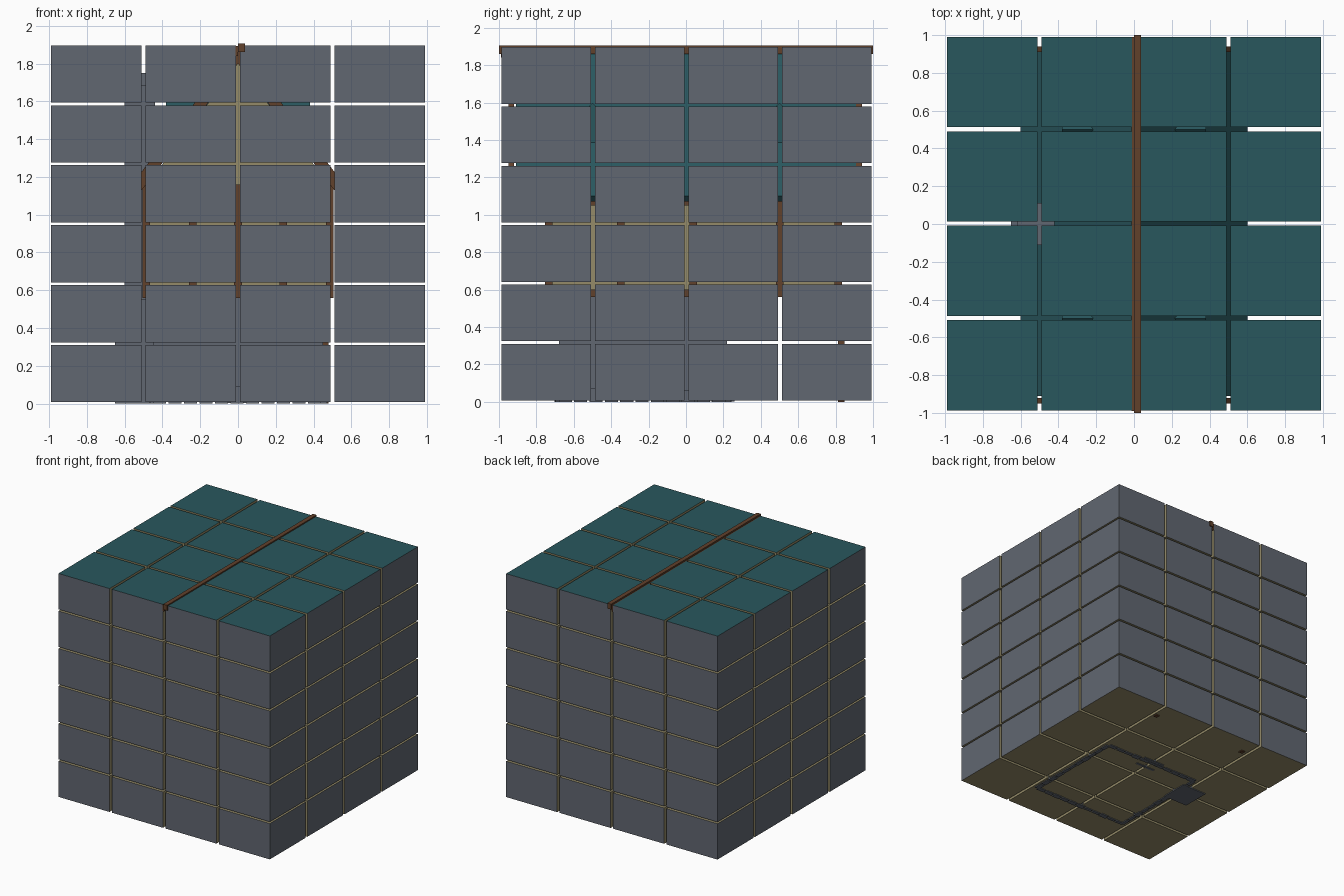
import bpy, bmesh, random
from mathutils import Matrix, Vector

if "Cube" in bpy.data.objects:
    bpy.data.objects.remove(bpy.data.objects["Cube"])

random.seed(4)


def mat(name, col):
    m = bpy.data.materials.new(name)
    m.diffuse_color = (*col, 1)
    m.use_nodes = True
    m.node_tree.nodes["Principled BSDF"].inputs["Base Color"].default_value = m.diffuse_color
    return m


STONE = mat("stone", (0.12, 0.135, 0.165))
TEAL = mat("roof_teal", (0.022, 0.095, 0.11))
WOOD = mat("timber", (0.12, 0.052, 0.024))
PLASTER = mat("plaster", (0.30, 0.26, 0.14))


def finish(name, bm, mats):
    me = bpy.data.meshes.new(name)
    bm.normal_update()
    bm.to_mesh(me)
    bm.free()
    for m in mats:
        me.materials.append(m)
    ob = bpy.data.objects.new(name, me)
    bpy.context.collection.objects.link(ob)
    return ob


def add_box(bm, lo, hi):
    lo, hi = Vector(lo), Vector(hi)
    size = hi - lo
    mx = Matrix.Translation((lo + hi) / 2) @ Matrix.Diagonal((*size, 1))
    return bmesh.ops.create_cube(bm, size=1, matrix=mx)["verts"]


def boxes(name, spans, material):
    bm = bmesh.new()
    for lo, hi in spans:
        add_box(bm, lo, hi)
    return finish(name, bm, [material])


def prism(name, profile, axis, a, b, material):
    """Closed profile in (side, z), extruded from a to b along axis 'x' or 'y'."""
    bm = bmesh.new()
    pt = (lambda s, z, t: (s, t, z)) if axis == "y" else (lambda s, z, t: (t, s, z))
    f = bm.faces.new([bm.verts.new(pt(s, z, a)) for s, z in profile])
    ext = bmesh.ops.extrude_face_region(bm, geom=[f])["geom"]
    d = Vector(pt(0, 0, b - a))
    bmesh.ops.translate(bm, vec=d, verts=[v for v in ext if isinstance(v, bmesh.types.BMVert)])
    bmesh.ops.recalc_face_normals(bm, faces=bm.faces[:])
    return finish(name, bm, [material])


# Outer grid of separated blocks: stone sides, teal top, plaster inner faces and underside
PX, PZ, FILL = 0.5, 0.3172, 0.955
NX, NZ = 4, 6
bm = bmesh.new()
for i in range(NX):
    for j in range(NX):
        for k in range(NZ):
            c = Vector(((i - 1.5) * PX, (j - 1.5) * PX + 0.002, (k + 0.5) * PZ))
            h = Vector((PX, PX, PZ)) * FILL / 2
            vs = add_box(bm, c - h, c + h)
            bm.normal_update()
            for f in {f for v in vs for f in v.link_faces}:
                n = f.normal
                side = ((n.x > .5 and i == NX - 1) or (n.x < -.5 and i == 0)
                        or (n.y > .5 and j == NX - 1) or (n.y < -.5 and j == 0))
                f.material_index = 2 if n.z > .5 and k == NZ - 1 else 1 if side else 0
finish("block_grid", bm, [PLASTER, STONE, TEAL])

# Ridge beam lying along the very top
boxes("ridge_beam", [((0.0, -1, 1.86), (0.036, 1, 1.906)),
                     ((-0.014, -0.99, 1.84), (0.0, 0.99, 1.893))], WOOD)

# Stone ground floor: four walls and irregular footing stones
X, Y0, Y1 = 0.45, -0.68, 0.22
boxes("ground_floor_walls", [
    ((-X, Y0, 0.012), (X, Y0 + 0.03, 0.56)), ((-X, Y1 - 0.03, 0.012), (X, Y1, 0.56)),
    ((-X, Y0, 0.012), (-X + 0.03, Y1, 0.56)), ((X - 0.03, Y0, 0.012), (X, Y1, 0.56))], STONE)
stones = []
for s in (-1, 1):
    for n in range(11):
        d = random.uniform(0.025, 0.045)
        x = -X + n * 0.082
        y = Y0 if s < 0 else Y1
        stones.append(((x, y - d / 2, 0), (x + 0.07, y + d / 2, random.uniform(.05, .1))))
        y = Y0 + n * 0.082
        stones.append(((s * X - d / 2, y, 0), (s * X + d / 2, y + 0.07, random.uniform(.05, .1))))
boxes("footing_stones", stones, STONE)
boxes("door_step", [((-0.09, 0.13, 0.002), (0.09, 0.15, 0.03)),
                    ((-0.1, 0.21, 0.002), (0.1, 0.26, 0.03))], STONE)

# Chimney on the left side
boxes("chimney", [((-0.65, -0.12, 0), (-0.42, 0.12, 0.55)),
                  ((-0.6, -0.09, 0.55), (-0.44, 0.09, 1.68)),
                  ((-0.62, -0.11, 1.68), (-0.42, 0.11, 1.75))], STONE)

# Plaster upper floor overhanging the porch, with gable
prism("upper_floor", [(-0.48, 0.57), (0.48, 0.57), (0.48, 1.16), (0, 1.8), (-0.48, 1.16)],
      "y", -0.73, 0.81, PLASTER)

# Timber frame: sills, corner posts, studs and porch posts
beams = []
for y in (-0.735, 0.815):
    for z in (0.56, 0.7, 1.05):
        beams.append(((-0.5, y - 0.02, z), (0.5, y + 0.02, z + 0.04)))
    for x in (-0.485, -0.24, 0.0, 0.24, 0.485):
        beams.append(((x - 0.02, y - 0.02, 0.56), (x + 0.02, y + 0.02, 1.16)))
for x in (-0.485, 0.485):
    for z in (0.56, 1.05):
        beams.append(((x - 0.02, -0.74, z), (x + 0.02, 0.82, z + 0.04)))
    for y in (-0.35, 0.04, 0.5):
        beams.append(((x - 0.02, y - 0.02, 0.56), (x + 0.02, y + 0.02, 1.08)))
for x in (-0.44, 0.46):
    beams.append(((x - 0.018, 0.812, 0), (x + 0.018, 0.848, 0.57)))
boxes("timber_frame", beams, WOOD)

# Pitched roof with bargeboards
for s, side in ((-1, "left"), (1, "right")):
    prism(side + "_roof_slope", [(0, 1.88), (s * 0.6, 1.1), (s * 0.57, 1.07), (0, 1.82)],
          "y", -0.91, 0.91, TEAL)
    for y in (-0.95, 0.91):
        prism(side + "_bargeboard", [(0, 1.89), (s * 0.6, 1.11), (s * 0.57, 1.05), (0, 1.8)],
              "y", y, y + 0.03, WOOD)
    # Dormers
    for y in (-0.5, 0.5):
        prism(side + "_dormer", [(y - 0.12, 1.3), (y + 0.12, 1.3), (y + 0.12, 1.48),
                                 (y, 1.6), (y - 0.12, 1.48)], "x", s * 0.1, s * 0.38, TEAL)
